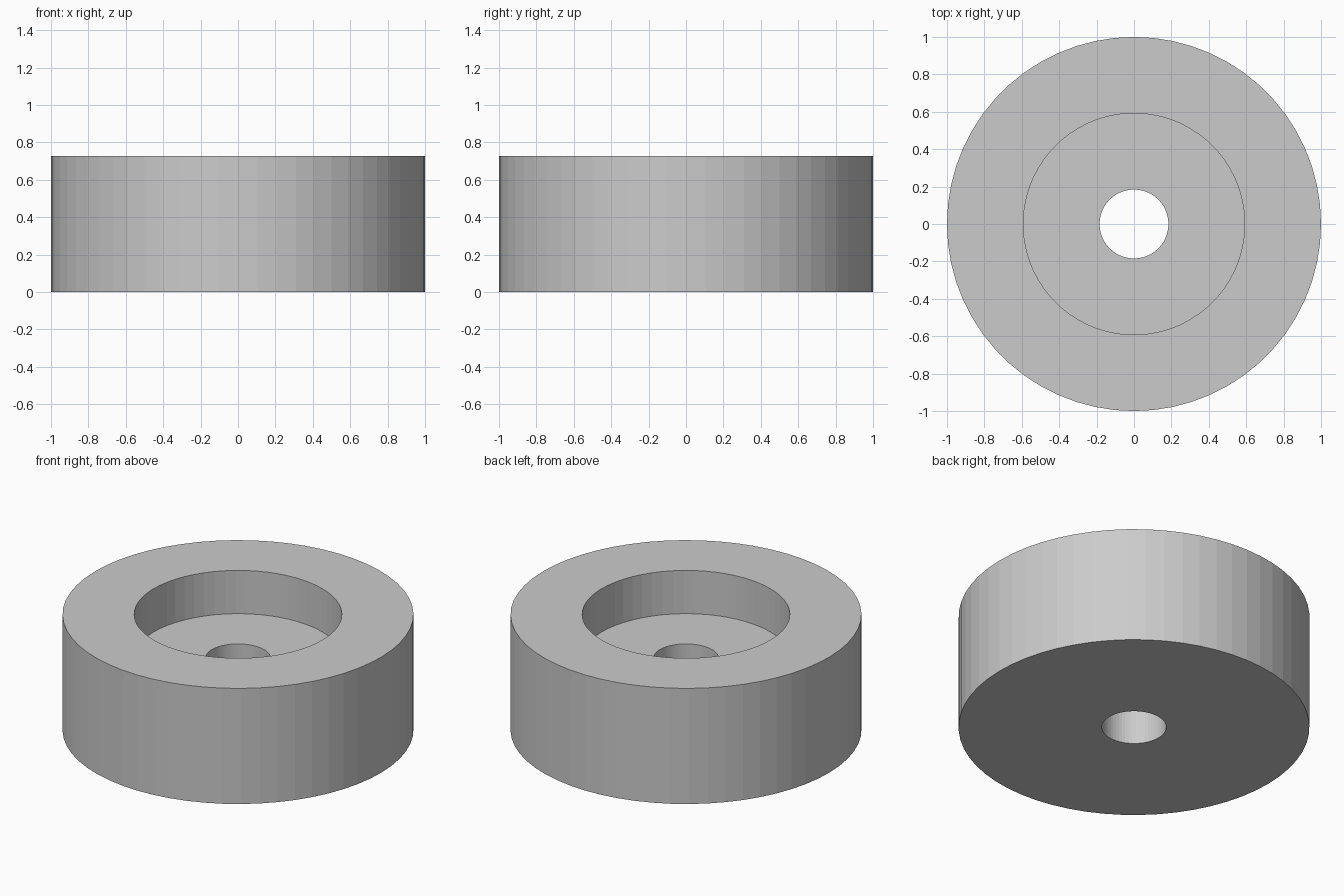
import bpy, bmesh
from math import tau
from mathutils import Vector

if "Cube" in bpy.data.objects:
    bpy.data.objects.remove(bpy.data.objects["Cube"])

SIDES = 60
R_OUT, R_BORE, R_HOLE = 1.0, 0.592, 0.184
HEIGHT, FLOOR = 0.727, 0.455

# Cross-section (radius, height) of the counterbored ring
profile = [(R_HOLE, 0), (R_OUT, 0), (R_OUT, HEIGHT),
           (R_BORE, HEIGHT), (R_BORE, FLOOR), (R_HOLE, FLOOR)]

# Revolve the closed section about z
bm = bmesh.new()
verts = [bm.verts.new((r, 0, z)) for r, z in profile]
edges = [bm.edges.new((verts[i - 1], verts[i])) for i in range(len(verts))]
bmesh.ops.spin(bm, geom=verts + edges, cent=Vector(), axis=Vector((0, 0, 1)),
               angle=tau, steps=SIDES, use_merge=True)
bmesh.ops.remove_doubles(bm, verts=bm.verts, dist=1e-4)
bmesh.ops.recalc_face_normals(bm, faces=bm.faces)

mesh = bpy.data.meshes.new("counterbored_spacer")
bm.to_mesh(mesh)
bm.free()
bpy.context.collection.objects.link(bpy.data.objects.new("counterbored_spacer", mesh))
